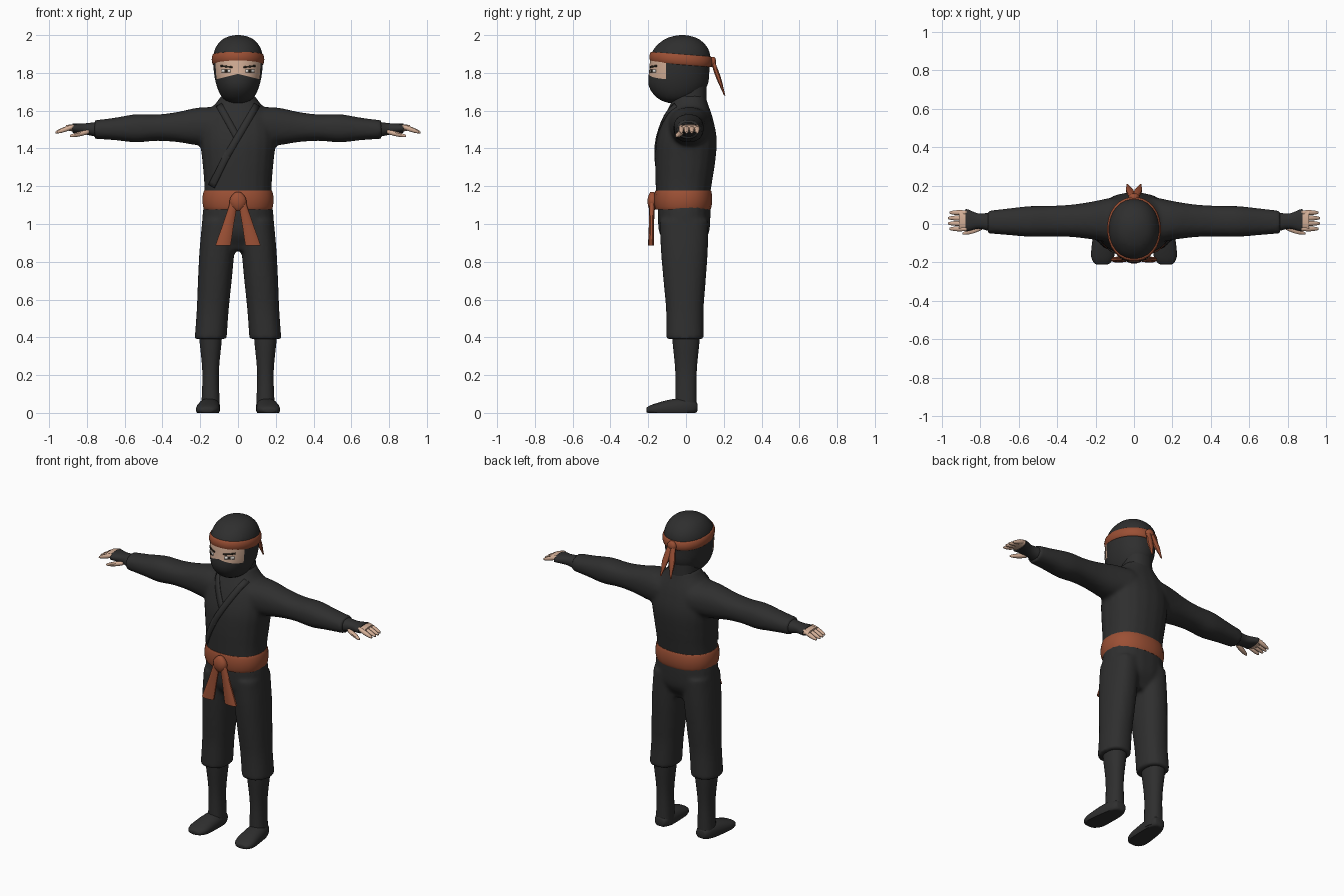
import bpy, bmesh, math
from mathutils import Vector
from mathutils.bvhtree import BVHTree

if "Cube" in bpy.data.objects:
    bpy.data.objects.remove(bpy.data.objects["Cube"])


def material(name, *rgb):
    m = bpy.data.materials.new(name)
    m.use_nodes = True
    m.diffuse_color = (*rgb, 1)
    m.node_tree.nodes["Principled BSDF"].inputs["Base Color"].default_value = (*rgb, 1)
    return m


cloth = material("black cloth", .028, .028, .028)
rust = material("rust sash", .33, .08, .035)
skin = material("skin", .66, .43, .31)
dark = material("eye dark", .02, .015, .01)
white = material("eye white", .75, .72, .68)


def smooth_value(keys, u):
    """Smooth curve through evenly spaced key radii."""
    last = len(keys) - 1
    i = min(int(u * last), last - 1)
    t = u * last - i
    a, b, c, d = (Vector(keys[max(0, min(last, i + k))]) for k in (-1, 0, 1, 2))
    return b + t / 2 * (c - a + t * (2 * a - 5 * b + 4 * c - d + t * (3 * (b - c) + d - a)))


def limb(bm, start, end, radii, side=1, rounded=False, segs=20, power=2.3):
    """Oval tube from start to end; rounded crowds the rings toward both tips."""
    start, end = Vector(start), Vector(end)
    span = end - start
    axis = max(range(3), key=lambda k: abs(span[k]))
    across = [k for k in range(3) if k != axis]
    count = 4 * (len(radii) - 1)
    loops = []
    for r in range(count + 1):
        u = r / count
        place = (1 - math.cos(math.pi * u)) / 2 if rounded else u
        size = smooth_value(radii, u)
        loop = []
        for i in range(segs):
            angle = math.tau * (i + .5) / segs
            co = start + span * place
            for k, wave, radius in zip(across, (math.cos(angle), math.sin(angle)), size):
                co[k] += radius * math.copysign(abs(wave) ** (2 / power), wave)
            loop.append(bm.verts.new((co.x * side, co.y, max(co.z, 0))))
        loops.append(loop)
    for low, high in zip(loops, loops[1:]):
        for i in range(segs):
            j = (i + 1) % segs
            bm.faces.new((low[i], low[j], high[j], high[i]))
    bm.faces.new(loops[0])
    bm.faces.new(loops[-1])


def finish(bm, name, *mats, fused=False):
    bmesh.ops.recalc_face_normals(bm, faces=bm.faces)
    mesh = bpy.data.meshes.new(name)
    bm.to_mesh(mesh)
    bm.free()
    ob = bpy.data.objects.new(name, mesh)
    bpy.context.collection.objects.link(ob)
    for m in mats:
        mesh.materials.append(m)
    bpy.ops.object.select_all(action="DESELECT")
    ob.select_set(True)
    bpy.context.view_layer.objects.active = ob
    bpy.ops.object.shade_smooth_by_angle(angle=math.radians(50))
    if fused:  # merge overlapping limbs into one garment
        remesh = ob.modifiers.new("fuse", "REMESH")
        remesh.mode, remesh.voxel_size, remesh.use_smooth_shade = "VOXEL", .012, True
        soften = ob.modifiers.new("soften", "SMOOTH")
        soften.factor, soften.iterations = .5, 5
    return ob


def part(name, mat, *shape, **options):
    bm = bmesh.new()
    limb(bm, *shape, **options)
    return finish(bm, name, mat)


def strip(name, mat, target, points, width, lift):
    """Thin band laid on the front of a target along (x, z) points."""
    tree = BVHTree.FromObject(target, bpy.context.evaluated_depsgraph_get())
    path = [Vector(p).lerp(Vector(q), k / 8)
            for p, q in zip(points, points[1:]) for k in range(9)]
    slope = path[-1] - path[0]
    edge = Vector((-slope.y, slope.x)).normalized() * width / 2
    bm = bmesh.new()
    previous = None
    for p in path:
        hits = [tree.ray_cast(Vector((q.x, -1, q.y)), Vector((0, 1, 0)))[0]
                for q in (p - edge, p, p + edge)]
        row = None
        if all(hits):
            row = [bm.verts.new(h - Vector((0, lift, 0))) for h in hits]
            if previous:
                for k in range(2):
                    bm.faces.new((previous[k], previous[k + 1], row[k + 1], row[k]))
        previous = row
    ob = finish(bm, name, mat)
    solid = ob.modifiers.new("thickness", "SOLIDIFY")
    solid.thickness, solid.offset = .007, 0


sides = ((1, "left"), (-1, "right"))

# Jacket: torso and sleeves
bm = bmesh.new()
limb(bm, (0, -.02, 1.1), (0, .02, 1.68),
     [(.18, .14), (.18, .15), (.19, .16), (.2, .16), (.18, .13), (.09, .085)])
for s, tag in sides:
    limb(bm, (.1, .02, 1.52), (.76, .01, 1.5),
         [(.12, .1), (.1, .1), (.085, .08), (.08, .07), (.08, .075), (.07, .06), (.06, .05)], s)
jacket = finish(bm, "jacket", cloth, fused=True)
strip("left_lapel", cloth, jacket, [(.1, 1.63), (-.06, 1.36), (-.14, 1.2)], .035, .004)
strip("right_lapel", cloth, jacket, [(-.1, 1.63), (0, 1.45)], .035, .002)

# Trousers: hips and gathered legs
bm = bmesh.new()
limb(bm, (0, -.01, 1.12), (0, -.01, .86), [(.18, .14), (.19, .14), (.18, .13), (.1, .08)])
for s, tag in sides:
    limb(bm, (.1, -.01, 1.02), (.145, -.005, .39),
         [(.09, .13), (.093, .125), (.09, .113), (.085, .1), (.085, .1)], s)
finish(bm, "trousers", cloth, fused=True)

# Boots, wrist wraps and hands
for s, tag in sides:
    part(tag + "_boot_shaft", cloth, (.145, 0, .42), (.145, 0, .01),
         [(.062, .075), (.044, .057), (.05, .058)], s)
    part(tag + "_boot_foot", cloth, (.145, .06, .03), (.166, -.21, .015),
         [(.03, .02), (.05, .05), (.06, .05), (.06, .03), (.03, .01)], s, rounded=True)
    part(tag + "_wrist_wrap", cloth, (.74, .01, 1.5), (.875, .02, 1.507),
         [(.05, .04), (.04, .03), (.06, .024)], s)
    bm = bmesh.new()
    limb(bm, (.86, .02, 1.508), (.91, .02, 1.51), [(.053, .02), (.05, .015)], s)
    for k in range(4):
        y = .028 * k - .025
        limb(bm, (.87, y, 1.517), (.97 - .007 * abs(k - 1.5), y, 1.485),
             [(.01, .01), (.014, .014), (.005, .005)], s, rounded=True, segs=8)
    limb(bm, (.79, -.02, 1.488), (.89, -.05, 1.465),
         [(.01, .01), (.016, .014), (.005, .005)], s, rounded=True, segs=8)
    finish(bm, tag + "_hand", skin)

# Hooded head with a cut eye opening
bm = bmesh.new()
limb(bm, (0, -.05, 1.64), (0, -.02, 2),
     [(.02, .03), (.078, .1), (.113, .155), (.13, .16), (.128, .153), (.085, .095), (.01, .01)],
     rounded=True, segs=28, power=2.1)
mask_top, face_back, droop = 1.795, -.105, .25
for normal in ((0, 1, 0), (droop, 0, 1), (-droop, 0, 1)):
    bmesh.ops.bisect_plane(bm, geom=bm.verts[:] + bm.edges[:] + bm.faces[:],
                           plane_co=(0, face_back, mask_top), plane_no=normal)
for f in bm.faces:
    c = f.calc_center_median()
    if c.y < face_back and mask_top - droop * abs(c.x) < c.z < 1.87:
        f.material_index = 1
head = finish(bm, "hooded_head", cloth, skin)
part("neck", cloth, (0, .02, 1.58), (0, .02, 1.76), [(.095, .09), (.088, .09), (.085, .09)])

# Eyes and brows
for s, tag in sides:
    strip(tag + "_eye_white", white, head, [(.04 * s, 1.81), (.085 * s, 1.81)], .016, .001)
    strip(tag + "_iris", dark, head, [(.055 * s, 1.81), (.07 * s, 1.81)], .016, .003)
    strip(tag + "_brow", dark, head, [(.03 * s, 1.83), (.09 * s, 1.837)], .009, .001)

# Headband, tilted down toward the back
band = part("headband", rust, (0, -.027, 1.855), (0, -.027, 1.91),
            [(.132, .16), (.14, .168), (.132, .16)], rounded=True, segs=28, power=2.1)
for v in band.data.vertices:
    v.co.z -= .08 * (v.co.y + .17)

# Waist sash
part("waist_sash", rust, (0, -.015, 1.077), (0, -.015, 1.178),
     [(.18, .146), (.19, .155), (.18, .148)], rounded=True, segs=24)

# Knots and hanging ends
part("sash_knot", rust, (0, -.178, 1.07), (0, -.178, 1.17),
     [(.01, .01), (.047, .027), (.01, .01)], rounded=True, segs=12)
part("headband_knot", rust, (0, .14, 1.83), (0, .14, 1.885),
     [(.01, .01), (.03, .02), (.01, .01)], rounded=True, segs=12)
for s, tag in sides:
    part(tag + "_sash_end", rust, (.02, -.18, 1.12), (.08, -.185, .885),
         [(.022, .014), (.03, .014), (.042, .016)], s, segs=10)
    part(tag + "_headband_end", rust, (.01, .14, 1.865), (.035, .205, 1.68),
         [(.014, .012), (.02, .014), (.004, .004)], s, segs=8)
